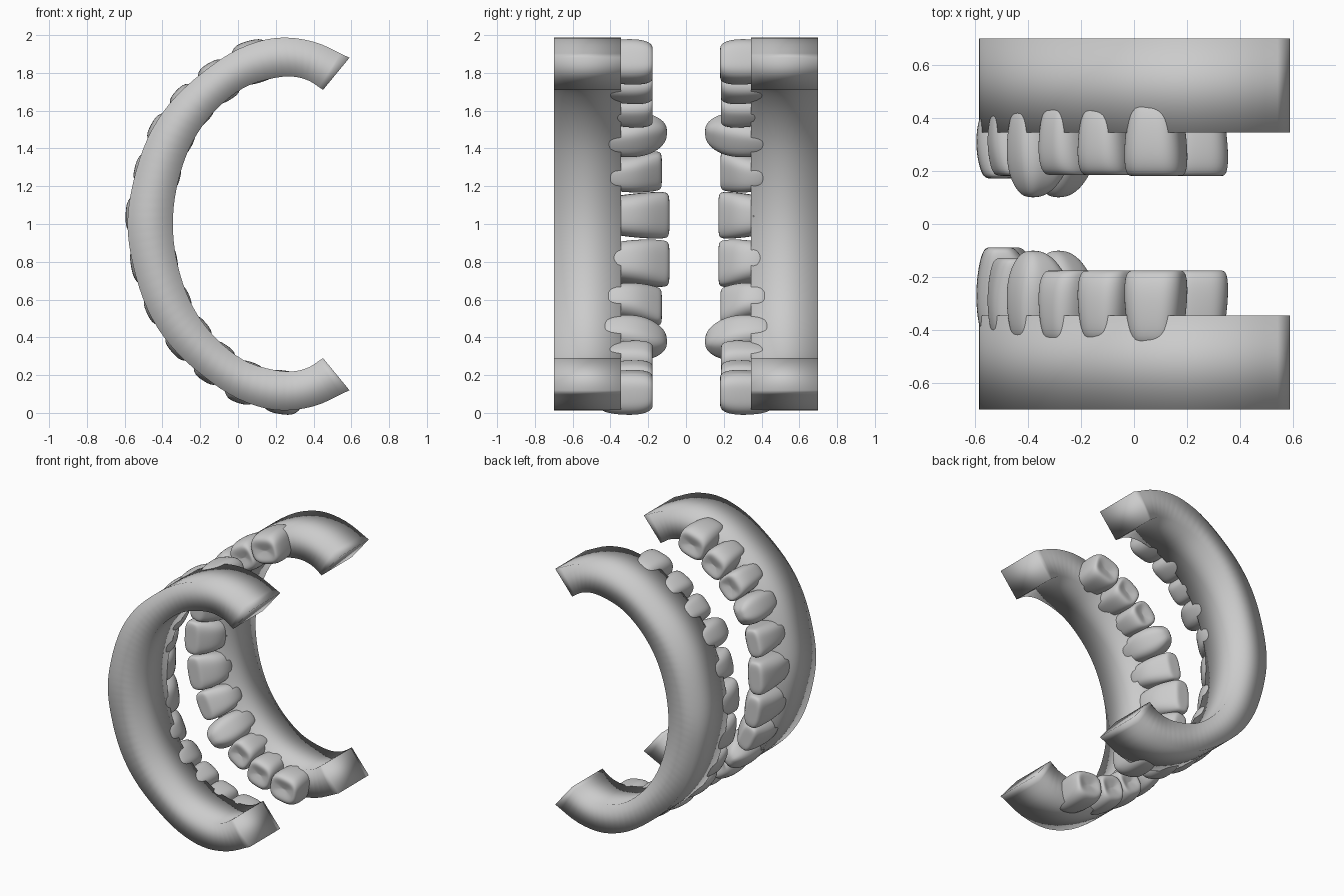
import bpy, bmesh, math
from mathutils import Vector

if "Cube" in bpy.data.objects:
    bpy.data.objects.remove(bpy.data.objects["Cube"])

# Half-arch profile (x, z), from the arch middle to its upper end
OUTER = [(-.585, 1.0), (-.555, 1.22), (-.48, 1.45), (-.36, 1.64), (-.19, 1.80),
         (0, 1.925), (.2, 1.985), (.4, 1.965), (.59, 1.88)]
INNER = [(-.345, 1.0), (-.327, 1.18), (-.275, 1.36), (-.195, 1.51), (-.08, 1.64),
         (.06, 1.735), (.24, 1.78), (.36, 1.765), (.45, 1.71)]


def full_curve(half, sub=4):
    """Mirror a half profile about z = 1 and smooth it with Catmull-Rom."""
    p = [Vector((x, 2 - z)) for x, z in reversed(half[1:])] + [Vector(q) for q in half]
    p = [2 * p[0] - p[1]] + p + [2 * p[-1] - p[-2]]
    out = []
    for i in range(1, len(p) - 2):
        a, b, c, d = p[i - 1:i + 3]
        for k in range(sub):
            t = k / sub
            out.append(.5 * (2 * b + (c - a) * t + (2 * a - 5 * b + 4 * c - d) * t * t
                             + (3 * b - a - 3 * c + d) * t ** 3))
    return out + [p[-2]]


outer, inner = full_curve(OUTER), full_curve(INNER)
mid = [(o + i) / 2 for o, i in zip(outer, inner)]
dist = [0]
for a, b in zip(mid, mid[1:]):
    dist.append(dist[-1] + (b - a).length)
MIDLINE = dist[-1] / 2 - .08      # the tooth row is centred slightly below the arch middle


def make_object(name, bm, level=0):
    bmesh.ops.recalc_face_normals(bm, faces=bm.faces)
    for f in bm.faces:
        f.smooth = True
    me = bpy.data.meshes.new(name)
    bm.to_mesh(me)
    bm.free()
    ob = bpy.data.objects.new(name, me)
    bpy.context.collection.objects.link(ob)
    if level:
        m = ob.modifiers.new("smooth", 'SUBSURF')
        m.levels = m.render_levels = level


def loft(bm, rings):
    for r, q in zip(rings, rings[1:]):
        n = len(r)
        for k in range(n):
            bm.faces.new((r[k], r[(k + 1) % n], q[(k + 1) % n], q[k]))
    bm.faces.new(rings[0])
    bm.faces.new(rings[-1])


def gum(name, side):
    bm = bmesh.new()
    rings = []
    for o, i in zip(outer, inner):
        rings.append([bm.verts.new((p.x, side * y, p.y))
                      for p, y in ((o, .345), (o, .70), (i, .70), (i, .345))])
    loft(bm, rings)
    make_object(name, bm)


def frame_at(s):
    k = max(j for j in range(len(dist) - 1) if dist[j] <= s)
    t = (s - dist[k]) / (dist[k + 1] - dist[k])
    o, i = outer[k].lerp(outer[k + 1], t), inner[k].lerp(inner[k + 1], t)
    n = (o - i).normalized()
    return (o + i) / 2, Vector((n.y, -n.x)), n, (o - i).length / 2


# Ring tables: (height fraction, width factor, outer offset from gum face, inner depth)
MOLAR = [(0, .62, -.03, -.07), (.06, .78, .005, -.09), (.35, .92, .02, -.105),
         (.7, 1, .022, -.11), (.92, .97, .005, -.10), (1, .84, -.025, -.075),
         (.95, .5, -.07, -.035), (.92, .15, -.10, 0)]
INCISOR = [(0, .62, -.03, -.09), (.06, .78, 0, -.115), (.35, .90, .014, -.125),
           (.65, .98, .012, -.10), (.93, 1, -.006, -.03), (1, .9, -.025, -.01),
           (1, .4, -.045, .02)]
CANINE = [(0, .62, -.03, -.09), (.06, .78, .005, -.11), (.35, .95, .02, -.12),
          (.62, 1, .018, -.10), (.82, .85, 0, -.06), (.95, .55, -.025, -.02),
          (1, .25, -.05, .02)]


def tooth(name, side, s, width, root, tip, table):
    c, tan, nor, half = frame_at(s)
    bm = bmesh.new()
    rings = []
    for f, w, out, inn in table:
        top, mean, dep = half + out, (half + out + inn) / 2, (half + out - inn) / 2
        ring = []
        for k in range(16):
            a = 2 * math.pi * (k + .5) / 16
            ca, sa = math.cos(a), math.sin(a)
            r = (abs(ca) ** 4 + abs(sa) ** 4) ** -.25
            p = c + tan * (ca * r * w * width / 2) + nor * (mean + sa * r * dep)
            ring.append(bm.verts.new((p.x, side * (root + (tip - root) * f), p.y)))
        rings.append(ring)
    loft(bm, rings)
    make_object(name, bm, 2)


# Tooth kinds: name, distance from midline, width, root, tip of front row, tip of back row, table
TEETH = [("central_incisor", .125, .25, .43, .088, .172, INCISOR),
         ("lateral_incisor", .355, .21, .44, .128, .182, INCISOR),
         ("canine", .565, .21, .45, .10, .10, CANINE),
         ("first_premolar", .755, .19, .455, .17, .18, MOLAR),
         ("second_premolar", .945, .20, .45, .17, .18, MOLAR),
         ("molar", 1.155, .23, .465, .17, .175, MOLAR)]

# Two gums facing each other, each with twelve teeth
for row, side in (("front", -1), ("back", 1)):
    gum(row + "_gum", side)
    for name, s, w, root, tip_f, tip_b, table in TEETH:
        for half_name, d in (("upper", 1), ("lower", -1)):
            tooth(f"{row}_{half_name}_{name}", side, MIDLINE + d * s, w, root,
                  tip_f if side < 0 else tip_b, table)
